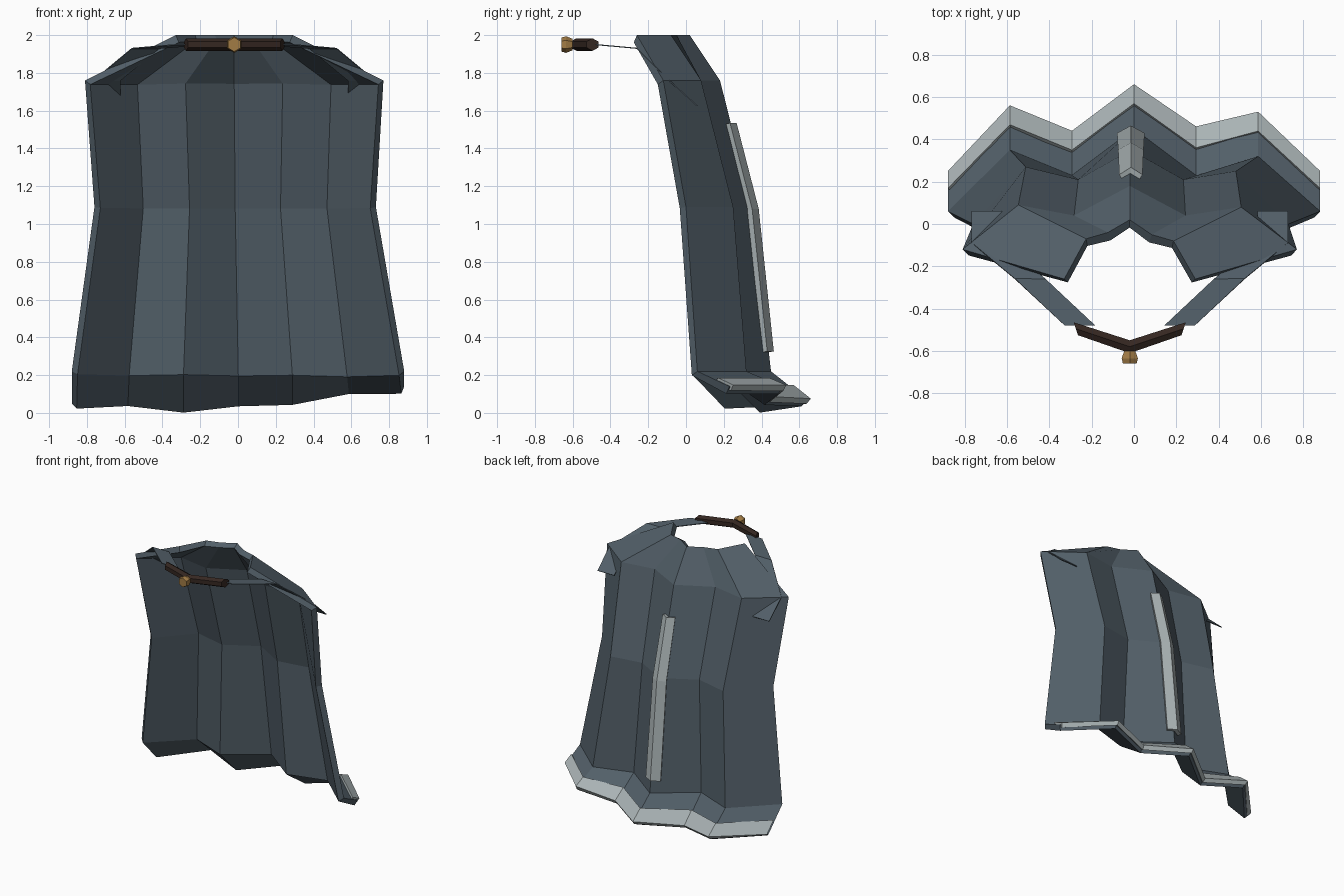
import bpy
from mathutils import Vector

if "Cube" in bpy.data.objects:
    bpy.data.objects.remove(bpy.data.objects["Cube"])


def material(name, rgb):
    m = bpy.data.materials.new(name)
    m.diffuse_color = (*rgb, 1)
    m.use_nodes = True
    m.node_tree.nodes["Principled BSDF"].inputs["Base Color"].default_value = m.diffuse_color
    return m


CLOTH = material("slate_cloth", (0.085, 0.115, 0.14))
TRIM = material("pale_trim", (0.40, 0.45, 0.46))
LEATHER = material("dark_leather", (0.035, 0.02, 0.015))
GOLD = material("gold", (0.36, 0.20, 0.06))


def sheet(name, rows, mat, thickness=0, closed=False, offset=-1):
    """Loft equal-length point rows; optionally close them into a capped tube."""
    n = len(rows[0])
    verts = [p for r in rows for p in r]
    faces = []
    for r in range(len(rows) - 1):
        for c in range(n if closed else n - 1):
            d = (c + 1) % n
            faces.append((r * n + c, r * n + d, (r + 1) * n + d, (r + 1) * n + c))
    if closed:
        faces += [tuple(reversed(range(n))), tuple(range(len(verts) - n, len(verts)))]
    me = bpy.data.meshes.new(name)
    me.from_pydata(verts, [], faces)
    me.materials.append(mat)
    ob = bpy.data.objects.new(name, me)
    bpy.context.collection.objects.link(ob)
    if thickness:
        s = ob.modifiers.new("thickness", "SOLIDIFY")
        s.thickness = thickness
        s.offset = offset
    return ob


def row(cx, half, ys, zs):
    """Seven evenly spaced columns across the width."""
    zs = zs if isinstance(zs, list) else [zs] * 7
    return [Vector((cx + half * (i - 3) / 3, ys[i], zs[i])) for i in range(7)]


# Pleated cape, neck to hem
knee = row(0, 0.88, [0.06, 0.35, 0.23, 0.45, 0.23, 0.32, 0.06], 0.22)
hem = row(0, 0.88, [0.23, 0.54, 0.42, 0.64, 0.44, 0.51, 0.23],
          [0.05, 0.07, 0.035, 0.07, 0.08, 0.14, 0.14])
cape_rows = [
    row(-0.02, 0.31, [-0.26, -0.07, -0.04, 0.02, -0.05, -0.08, -0.26], 2.0),
    row(-0.02, 0.79, [-0.12, 0.09, 0.04, 0.18, 0.04, 0.08, -0.12], 1.76),
    row(-0.015, 0.745, [0.0, 0.27, 0.21, 0.35, 0.21, 0.25, 0.0], 1.09),
    knee, hem]
sheet("cape", cape_rows, CLOTH, 0.045)

# Pale hem band over the lower half of the flare
lift = Vector((0, 0.015, 0.01))
sheet("hem_trim", [[k.lerp(h, 0.55) + lift for k, h in zip(knee, hem)],
                   [k.lerp(h, 1.03) + lift for k, h in zip(knee, hem)]], TRIM, 0.035)

# Ridged strip down the centre back
sheet("back_strip", [[Vector((-0.015 + s * w, y - abs(s) * 0.035, z)) for s in (-1, 0, 1)]
                     for y, z, w in ((0.268, 1.535, 0.055), (0.385, 1.08, 0.06),
                                     (0.465, 0.325, 0.065))], TRIM, 0.03)

# Shoulder straps from the clasp to the cape
for side, label in ((-1, "left"), (1, "right")):
    path = ((0.235, -0.48, 1.95), (0.47, -0.26, 1.93), (0.675, -0.09, 1.76), (0.675, 0.06, 1.625))
    sheet("shoulder_strap_" + label,
          [[Vector((-0.02 + side * x + e * 0.072, y, z)) for e in (-1, 1)] for x, y, z in path],
          CLOTH, 0.006, offset=0)

# Bent hexagonal clasp bar
HEX = [(0, 1), (0.87, 0.5), (0.87, -0.5), (0, -1), (-0.87, -0.5), (-0.87, 0.5)]
sheet("clasp_bar", [[Vector((x - 0.33 * a * 0.035 * s, y + a * 0.035, 1.95 + b * 0.033))
                     for a, b in HEX]
                    for x, y, s in ((-0.275, -0.495, 1), (-0.02, -0.58, 0), (0.235, -0.495, -1))],
      LEATHER, closed=True)

# Hexagonal gold stud
sheet("clasp_stud", [[Vector((-0.02 + a * r, y, 1.95 + b * r)) for a, b in HEX]
                     for y, r in ((-0.66, 0.037), (-0.635, 0.044), (-0.60, 0.03))],
      GOLD, closed=True)
